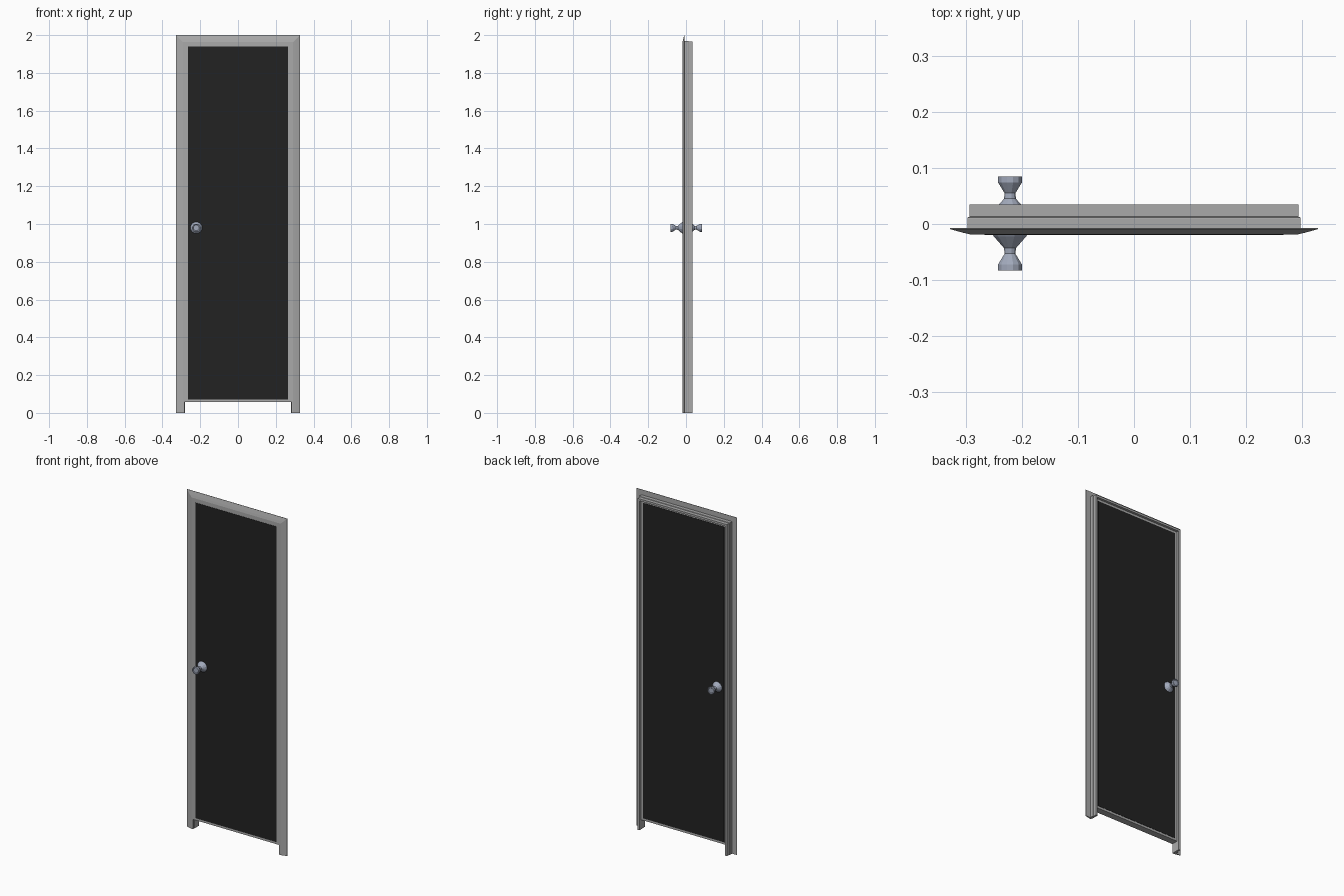
import bpy, bmesh, math

HALF_W, TOP = 0.328, 2.0
KNOB_X, KNOB_Z = -0.221, 0.98

cube = bpy.data.objects.get("Cube")
if cube:
    bpy.data.objects.remove(cube, do_unlink=True)


def material(name, rgb):
    m = bpy.data.materials.new(name)
    m.use_nodes = True
    colour = (*rgb, 1)
    m.diffuse_color = colour
    m.node_tree.nodes["Principled BSDF"].inputs["Base Color"].default_value = colour
    return m


GREY = material("frame grey", (0.40, 0.40, 0.40))
BLACK = material("panel black", (0.016, 0.016, 0.016))
STEEL = material("knob steel", (0.36, 0.40, 0.50))


def finish(name, bm, mat):
    bmesh.ops.recalc_face_normals(bm, faces=bm.faces)
    mesh = bpy.data.meshes.new(name)
    bm.to_mesh(mesh)
    bm.free()
    mesh.materials.append(mat)
    obj = bpy.data.objects.new(name, mesh)
    bpy.context.collection.objects.link(obj)
    return obj


def bridge(bm, a, b):
    for i in range(len(a)):
        j = (i + 1) % len(a)
        bm.faces.new((a[i], a[j], b[j], b[i]))


def surround(name, profile, mat):
    """Sweep a closed (inset, depth) profile up, over and down with mitred corners."""
    bm = bmesh.new()
    rings = []
    for side, at_top in ((-1, 0), (-1, 1), (1, 1), (1, 0)):
        rings.append([bm.verts.new((side * (HALF_W - d), y, (TOP - d) * at_top))
                      for d, y in profile])
    for a, b in zip(rings, rings[1:]):
        bridge(bm, a, b)
    bm.faces.new(rings[0])
    bm.faces.new(rings[-1])
    return finish(name, bm, mat)


def box(name, half_x, y0, y1, z0, z1, mat):
    bm = bmesh.new()
    bmesh.ops.create_cube(bm, size=1)
    for v in bm.verts:
        v.co = (v.co.x * 2 * half_x, y0 + (v.co.y + 0.5) * (y1 - y0),
                z0 + (v.co.z + 0.5) * (z1 - z0))
    return finish(name, bm, mat)


def knob(name, base_y, direction, sides=12):
    """Lathe a flared rose, slim neck and conical grip with a dished end."""
    bm = bmesh.new()
    profile = [(0.032, 0), (0.030, 0.003), (0.011, 0.024), (0.010, 0.034),
               (0.022, 0.053), (0.022, 0.064), (0.017, 0.064), (0.015, 0.061)]
    rings = []
    for r, h in profile:
        ring = []
        for i in range(sides):
            a = math.tau * (i + 0.5) / sides
            ring.append(bm.verts.new((KNOB_X + r * math.cos(a), base_y + direction * h,
                                      KNOB_Z + r * math.sin(a))))
        rings.append(ring)
    for a, b in zip(rings, rings[1:]):
        bridge(bm, a, b)
    bm.faces.new(rings[0])
    bm.faces.new(rings[-1])
    return finish(name, bm, STEEL)


# Bevelled trim around the opening
surround("front_trim", [(0, -0.007), (0, -0.009), (0.023, -0.0155), (0.036, -0.0185),
                        (0.045, -0.0185), (0.045, -0.007)], GREY)

# Stepped jamb behind the trim
surround("jamb", [(0.031, -0.007), (0.031, 0.010), (0.032, 0.012), (0.035, 0.013),
                  (0.035, 0.035), (0.047, 0.035), (0.047, -0.007)], GREY)

# Door leaf with a thin dark panel on each face
box("door_leaf", 0.283, -0.018, 0.021, 0.057, 1.957, GREY)
box("front_panel", 0.266, -0.0195, -0.017, 0.07, 1.94, BLACK)
box("back_panel", 0.266, 0.020, 0.0225, 0.07, 1.94, BLACK)

# Knobs on both sides
knob("front_knob", -0.019, -1)
knob("back_knob", 0.021, 1)
